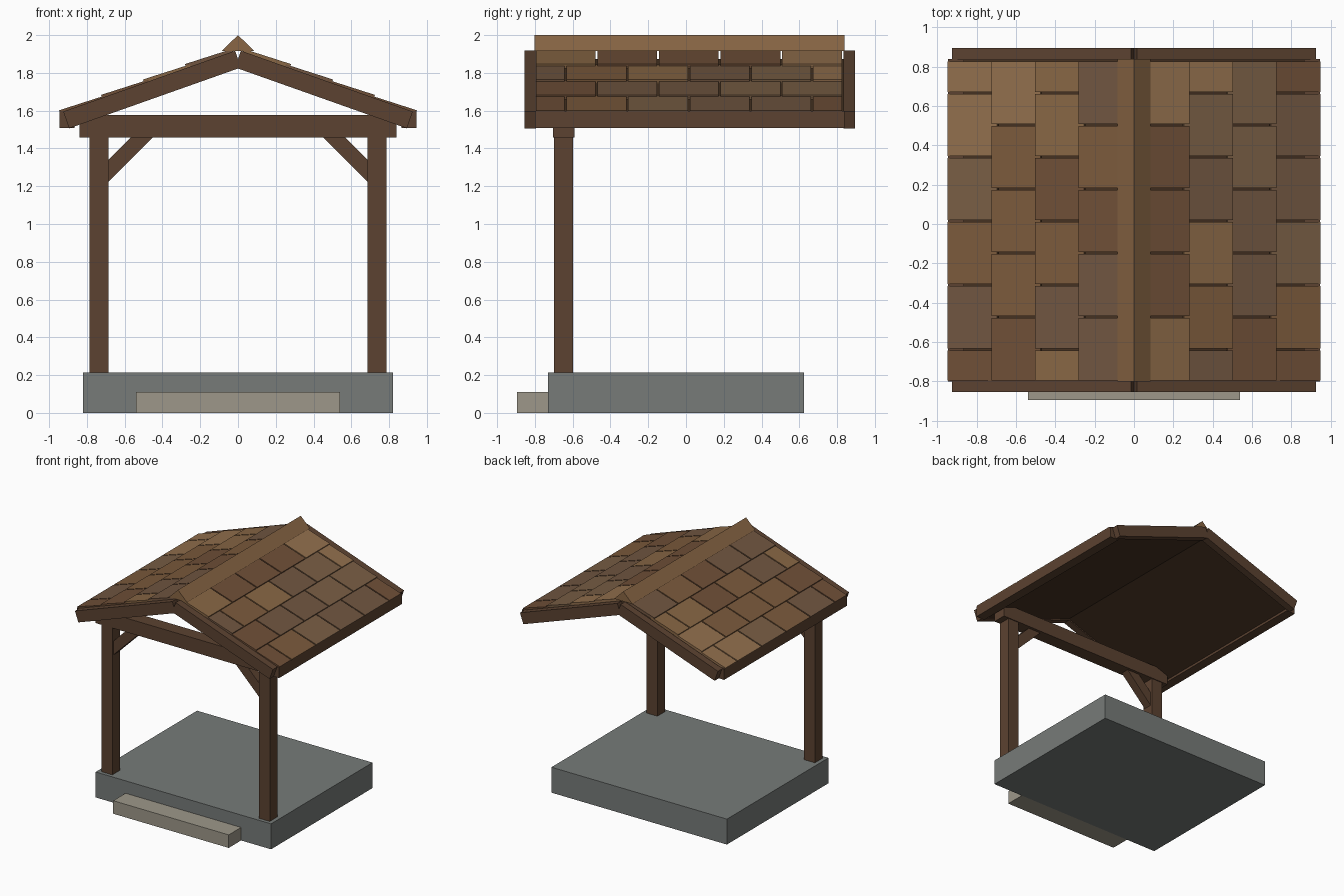
import bpy, bmesh, random
from math import sin, cos, tan, radians

if "Cube" in bpy.data.objects:
    bpy.data.objects.remove(bpy.data.objects["Cube"])

random.seed(4)


def material(name, rgb):
    # colours are given as display values and converted to linear
    m = bpy.data.materials.new(name)
    m.diffuse_color = [(c / 255) ** 2.2 for c in rgb] + [1]
    m.use_nodes = True
    m.node_tree.nodes["Principled BSDF"].inputs["Base Color"].default_value = m.diffuse_color
    return m


WOOD = material("dark_wood", (92, 68, 52))
DECK = material("deck_wood", (70, 52, 38))
CAP = material("ridge_wood", (136, 102, 70))
STONE = material("slab_stone", (118, 122, 120))
STEP = material("step_stone", (156, 150, 136))
SHINGLES = [material(f"shingle_{i}", c) for i, c in enumerate([
    (122, 90, 62), (110, 80, 58), (112, 86, 66), (144, 110, 78), (134, 102, 70), (120, 94, 70)])]


def prism(name, pts, y0, y1, mat, side=1):
    """Extrude an (x, z) profile from y0 to y1; side=-1 mirrors it in x."""
    bm = bmesh.new()
    a = [bm.verts.new((x * side, y0, z)) for x, z in pts]
    b = [bm.verts.new((x * side, y1, z)) for x, z in pts]
    bm.faces.new(a)
    bm.faces.new(b)
    for i in range(len(pts)):
        j = (i + 1) % len(pts)
        bm.faces.new((a[i], a[j], b[j], b[i]))
    bmesh.ops.recalc_face_normals(bm, faces=bm.faces)
    me = bpy.data.meshes.new(name)
    bm.to_mesh(me)
    bm.free()
    me.materials.append(mat)
    ob = bpy.data.objects.new(name, me)
    bpy.context.collection.objects.link(ob)
    return ob


def rect(x0, x1, z0, z1):
    return [(x0, z0), (x1, z0), (x1, z1), (x0, z1)]


def plank(x, z, angle, length, up, down):
    """Profile of a sloping board running down and outward from (x, z)."""
    c, s = cos(angle), sin(angle)
    return [(x + u * c + n * s, z - u * s + n * c)
            for u, n in ((0, -down), (length, -down), (length, up), (0, up))]


PITCH = radians(19.5)

# base
prism("base_slab", rect(-0.82, 0.82, 0, 0.215), -0.73, 0.625, STONE)
prism("front_step", rect(-0.54, 0.54, 0, 0.11), -0.895, -0.73, STEP)

# front frame
prism("tie_beam", rect(-0.84, 0.84, 1.459, 1.577), -0.705, -0.59, WOOD)
for side, tag in ((-1, "left"), (1, "right")):
    prism(f"{tag}_post", rect(0.685, 0.787, 0.215, 1.46), -0.70, -0.597, WOOD, side)
    prism(f"{tag}_brace", [(0.69, 1.218), (0.69, 1.335), (0.56, 1.465), (0.443, 1.465)],
          -0.685, -0.613, WOOD, side)

    # roof deck, gable boards and eave board
    prism(f"{tag}_roof_deck", plank(0, 1.855, PITCH, 0.955, 0.02, 0.02), -0.80, 0.84, DECK, side)
    for end, y in (("front", -0.855), ("back", 0.835)):
        prism(f"{tag}_{end}_gable_board", plank(0, 1.873, PITCH, 0.965, 0.047, 0.047),
              y, y + 0.06, WOOD, side)
    prism(f"{tag}_eave_board", rect(0.865, 0.945, 1.507, 1.597), -0.80, 0.84, WOOD, side)

    # staggered shingle courses, from the eave up to the ridge
    tilt, length, pitch_y, start, stop = PITCH - 0.03, 0.262, 0.326, -0.80, 0.83
    for row in range(4):
        x, z = 0.947 - 0.222 * row, 1.602 + 0.0815 * row
        top = (x - length * cos(tilt), z + length * sin(tilt))
        offset = pitch_y / 2 if row % 2 == 0 else 0
        for col in range(6 if offset else 5):
            y0 = max(start, start - offset + col * pitch_y)
            y1 = min(stop, start - offset + (col + 1) * pitch_y)
            prism(f"{tag}_shingle_{row}_{col}", plank(*top, tilt, length, 0, 0.025),
                  y0 + 0.005, y1 - 0.005, random.choice(SHINGLES), side)

# ridge cap
prism("ridge_cap", [(-0.085, 1.917), (0.085, 1.917), (0, 2.0)], -0.802, 0.838, CAP)
